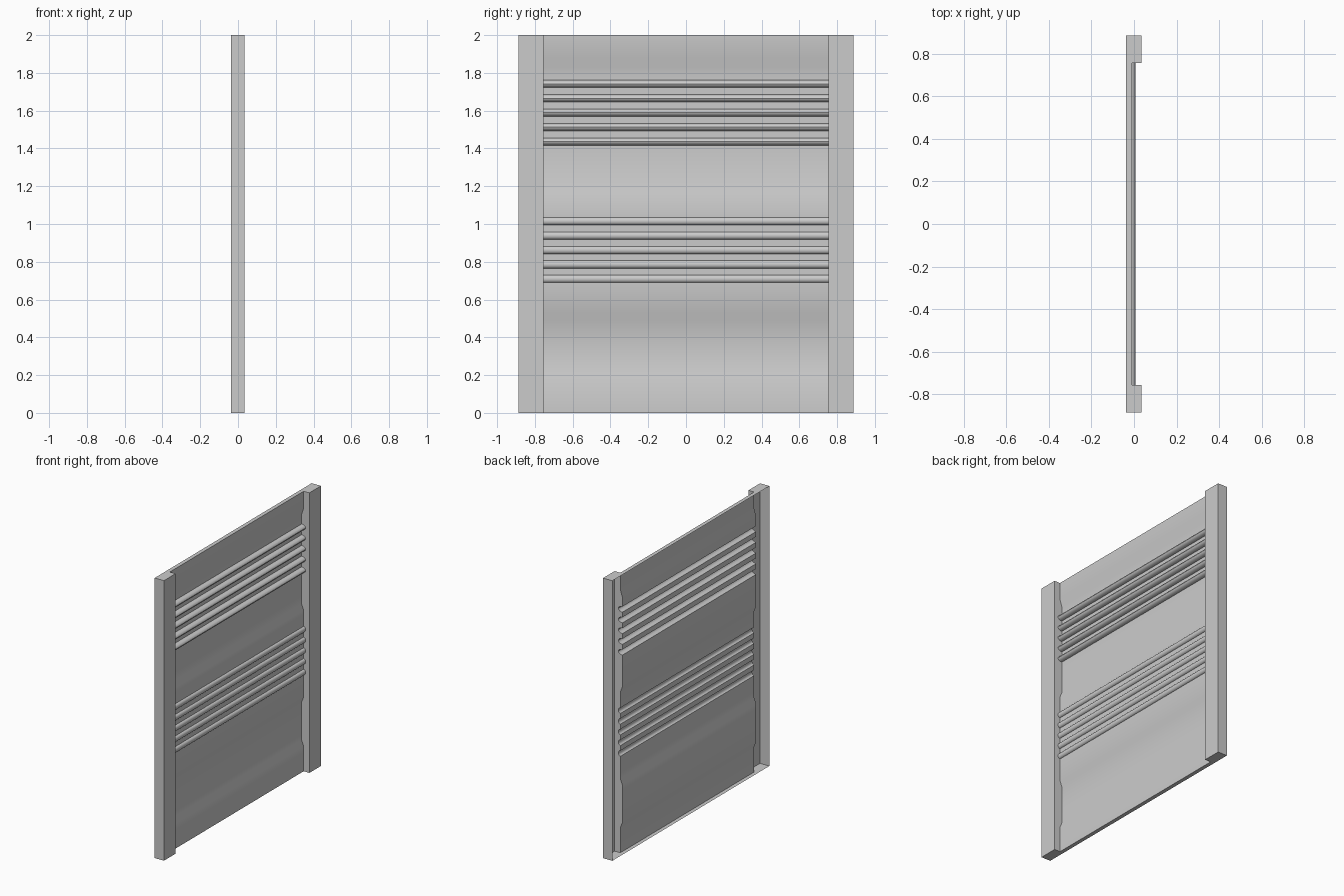
import bpy, bmesh, math

if "Cube" in bpy.data.objects:
    bpy.data.objects.remove(bpy.data.objects["Cube"])

BACK, FRONT = -0.038, 0.035      # depth limits
SIDE, INNER = 0.886, 0.755       # outer and inner post faces
OUT, REC, CREST = -0.01, -0.026, 0.006


def ridges(top, base):
    """Five half-round ribs running downward from z = top."""
    pts = []
    for i in range(5):
        c = top - 0.02 - i * 0.0765
        for k in range(9):
            a = math.pi * k / 8
            pts.append((base + (CREST - base) * math.sin(a), c + 0.02 * math.cos(a)))
    return pts


# pressed profile (x, z) from top to bottom
profile = [(OUT, 2.0), (OUT, 1.88), (REC, 1.83)]
profile += ridges(1.762, REC)
profile += [(REC, 1.19), (OUT, 1.15)]
profile += ridges(1.035, OUT)
profile += [(OUT, 0.53), (REC, 0.49), (REC, 0.22), (OUT, 0.18), (OUT, 0.0)]


def sheet(name, polys):
    """Thin pressed-metal part made of flat polygons."""
    bm = bmesh.new()
    for poly in polys:
        bm.faces.new([bm.verts.new(p) for p in poly])
    bmesh.ops.remove_doubles(bm, verts=bm.verts, dist=1e-5)
    me = bpy.data.meshes.new(name)
    bm.to_mesh(me)
    bm.free()
    ob = bpy.data.objects.new(name, me)
    bpy.context.collection.objects.link(ob)
    return ob


# ribbed panel between the posts
panel = sheet("ribbed_panel", [
    [(a[0], -INNER, a[1]), (b[0], -INNER, b[1]), (b[0], INNER, b[1]), (a[0], INNER, a[1])]
    for a, b in zip(profile, profile[1:])])
bpy.context.view_layer.objects.active = panel
panel.select_set(True)
bpy.ops.object.shade_smooth_by_angle(angle=math.radians(30))

# side posts, open at the back
for side, s in (("left", -1), ("right", 1)):
    o, i = s * SIDE, s * INNER
    polys = [
        [(BACK, o, 0), (FRONT, o, 0), (FRONT, o, 2), (BACK, o, 2)],
        [(FRONT, o, 0), (FRONT, i, 0), (FRONT, i, 2), (FRONT, o, 2)],
        [(x, i, z) for x, z in profile] + [(FRONT, i, 0), (FRONT, i, 2)],
    ]
    if s > 0:
        polys = [p if n == 2 else p[::-1] for n, p in enumerate(polys)]
    else:
        polys[2].reverse()
    sheet(side + "_post", polys)

# top and bottom flanges, widening over the posts
outline = [(BACK, -SIDE), (FRONT, -SIDE), (FRONT, -INNER), (OUT, -INNER),
           (OUT, INNER), (FRONT, INNER), (FRONT, SIDE), (BACK, SIDE)]
sheet("top_flange", [[(x, y, 2.0) for x, y in outline]])
sheet("bottom_flange", [[(x, y, 0.0) for x, y in outline[::-1]]])
